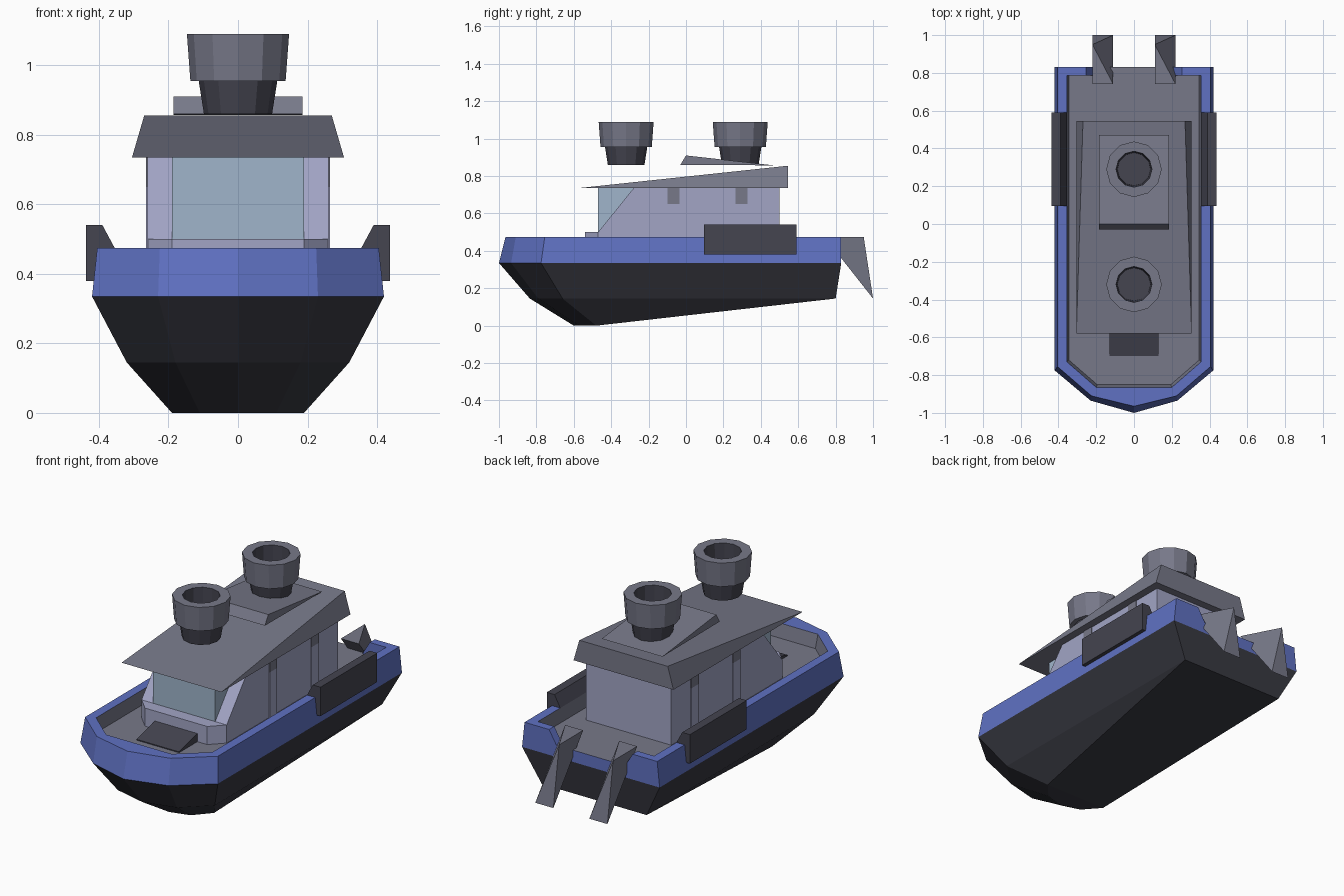
import bpy, bmesh, math

cube = bpy.data.objects.get("Cube")
if cube:
    bpy.data.objects.remove(cube, do_unlink=True)


def material(name, r, g, b):
    m = bpy.data.materials.new(name)
    m.use_nodes = True
    m.diffuse_color = (r, g, b, 1)
    m.node_tree.nodes["Principled BSDF"].inputs["Base Color"].default_value = (r, g, b, 1)
    return m


BLACK = material("hull_black", .04, .041, .054)
BLUE = material("bulwark_blue", .115, .165, .54)
GREY = material("deck_grey", .185, .19, .25)
LAVENDER = material("cabin_lavender", .36, .375, .56)
GLASS = material("window_glass", .35, .46, .60)
DARK = material("dark_rubber", .058, .058, .08)


def build(name, bm, *mats):
    """Weld, orient and link a finished mesh."""
    bmesh.ops.remove_doubles(bm, verts=bm.verts, dist=.0005)
    bmesh.ops.recalc_face_normals(bm, faces=bm.faces)
    me = bpy.data.meshes.new(name)
    bm.to_mesh(me)
    bm.free()
    for m in mats:
        me.materials.append(m)
    ob = bpy.data.objects.new(name, me)
    bpy.context.collection.objects.link(ob)
    return ob


def prism(name, profile, axis, a, b, *mats):
    """Extrude a 2D profile along an axis from a to b."""
    bm = bmesh.new()

    def ring(d):
        place = {"x": lambda u, v: (d, u, v),
                 "y": lambda u, v: (u, d, v),
                 "z": lambda u, v: (u, v, d)}[axis]
        return [bm.verts.new(place(u, v)) for u, v in profile]

    lo, hi = ring(a), ring(b)
    bm.faces.new(lo)
    bm.faces.new(hi)
    n = len(lo)
    for i in range(n):
        j = (i + 1) % n
        bm.faces.new((lo[i], lo[j], hi[j], hi[i]))
    return build(name, bm, *mats)


def mirrored(half):
    """Complete a half outline, listed from the edge to the centre line."""
    return half + [(-p[0],) + tuple(p[1:]) for p in reversed(half) if p[0] > 0]


# Hull: half outlines from keel to deck, each from stern to bow
DECK = .4
outlines = [
    [(.32, .8, .145), (.19, -.48, 0), (.11, -.57, 0), (0, -.6, 0)],
    [(.32, .8, .145), (.32, -.66, .145), (.18, -.79, .145), (0, -.835, .145)],
    [(.42, .83, .335), (.42, -.775, .335), (.23, -.935, .335), (0, -1, .335)],
    [(.405, .83, .475), (.405, -.755, .475), (.225, -.91, .475), (0, -.965, .475)],
    [(.355, .8, .475), (.355, -.73, .475), (.2, -.865, .475), (0, -.865, .475)],
    [(.345, .8, DECK), (.345, -.72, DECK), (.195, -.85, DECK), (0, -.85, DECK)],
]
bm = bmesh.new()
rings = [[bm.verts.new(p) for p in mirrored(o)] for o in outlines]
for level, slot in enumerate((0, 0, 1, 1, 2)):
    low, high = rings[level], rings[level + 1]
    for i in range(len(low) - 1):
        bm.faces.new((low[i], low[i + 1], high[i + 1], high[i])).material_index = slot
keel = rings[0]
bm.faces.new(keel[1:-1])
bm.faces.new((keel[0], keel[1], keel[-2], keel[-1]))
bm.faces.new((rings[1][0], rings[1][-1], rings[2][-1], rings[2][0]))
bm.faces.new(rings[-1]).material_index = 2
build("hull", bm, BLACK, BLUE, GREY)

# Stern wall with a sloping notch down to the deck
half = [(.42, .335), (.405, .475), (.255, .475), (.21, DECK)]
stern = prism("stern_wall", mirrored(half), "y", .785, .83, BLUE, GREY)
for f in stern.data.polygons:
    if f.normal.z > .9 and f.center.z < .45:
        f.material_index = 1

# Twisted stern fins, both turned the same way
for side, x in (("left", .11), ("right", -.22)):
    bm = bmesh.new()
    a, b, p, c, d = [bm.verts.new(v) for v in (
        (x, .74, .475), (x + .11, .74, .475), (x, .95, .475),
        (x, 1, .145), (x + .11, 1, .145))]
    for f in ((a, b, p), (a, p, c), (p, b, d), (p, d, c), (a, c, d, b)):
        bm.faces.new(f)
    build(side + "_stern_fin", bm, GREY)

# Side fenders
for side, s in (("left", 1), ("right", -1)):
    section = [(.437, .38), (.437, .54), (.39, .54), (.355, .475), (.39, .38)]
    prism(side + "_fender", [(s * x, z) for x, z in section], "y", .095, .59, DARK)

# Cabin with sloped front corners, a windscreen box and a chamfered front step
prism("cabin", [(-.47, .39), (-.47, .5), (-.28, .735), (.5, .735), (.5, .39)],
      "x", -.26, .26, LAVENDER)
prism("windscreen", [(-.47, .5), (-.47, .735), (-.28, .735)], "x", -.19, .19, GLASS)
prism("cabin_step", mirrored([(.259, -.46), (.259, -.47), (.19, -.54)]),
      "z", .38, .5, LAVENDER)

# Side pillars with a darker upper bracket
for side, s in (("left", 1), ("right", -1)):
    for place, y in (("front", -.1), ("rear", .265)):
        for part, z0, z1, mat in (("pillar", .4, .65, LAVENDER), ("bracket", .65, .735, GREY)):
            prism(f"{side}_{place}_{part}",
                  [(y, z0), (y + .065, z0), (y + .065, z1), (y, z1)],
                  "x", s * .255, s * .264, mat)

# Wedge roof, narrower at the top rear edge
bm = bmesh.new()
l, r = [[bm.verts.new(v) for v in (
    (s * .305, -.58, .735), (s * .305, .545, .735), (s * .27, .545, .855))] for s in (1, -1)]
bm.faces.new(l)
bm.faces.new(r)
for i in range(3):
    j = (i + 1) % 3
    bm.faces.new((l[i], l[j], r[j], r[i]))
build("roof", bm, GREY)

# Raised roof wedge and sloped bow hatch
prism("roof_wedge", [(-.03, .86), (0, .91), (.47, .857)], "x", -.185, .185, GREY)
prism("bow_hatch", [(-.7, .395), (-.7, .405), (-.54, .445), (-.54, .395)],
      "x", -.13, .13, DARK)

# Two open funnels turned from one profile
profile = [(0, .86), (.098, .86), (.113, .955), (.137, .955),
           (.147, 1.09), (.095, 1.09), (.088, .89), (0, .89)]
slots = (0, 0, 1, 1, 1, 0, 0)
SIDES = 12
for place, y in (("front", -.32), ("rear", .29)):
    bm = bmesh.new()
    for k in range(SIDES):
        a0, a1 = [2 * math.pi * (k + e) / SIDES for e in (0, 1)]
        for (r0, z0), (r1, z1), slot in zip(profile, profile[1:], slots):
            corners = [(r0, a0, z0), (r0, a1, z0), (r1, a1, z1), (r1, a0, z1)]
            if r0 == 0:
                corners.pop(1)
            if r1 == 0:
                corners.pop()
            f = bm.faces.new([bm.verts.new((q * math.cos(t), y + q * math.sin(t), z))
                              for q, t, z in corners])
            f.material_index = slot
    build(place + "_funnel", bm, DARK, GREY)
